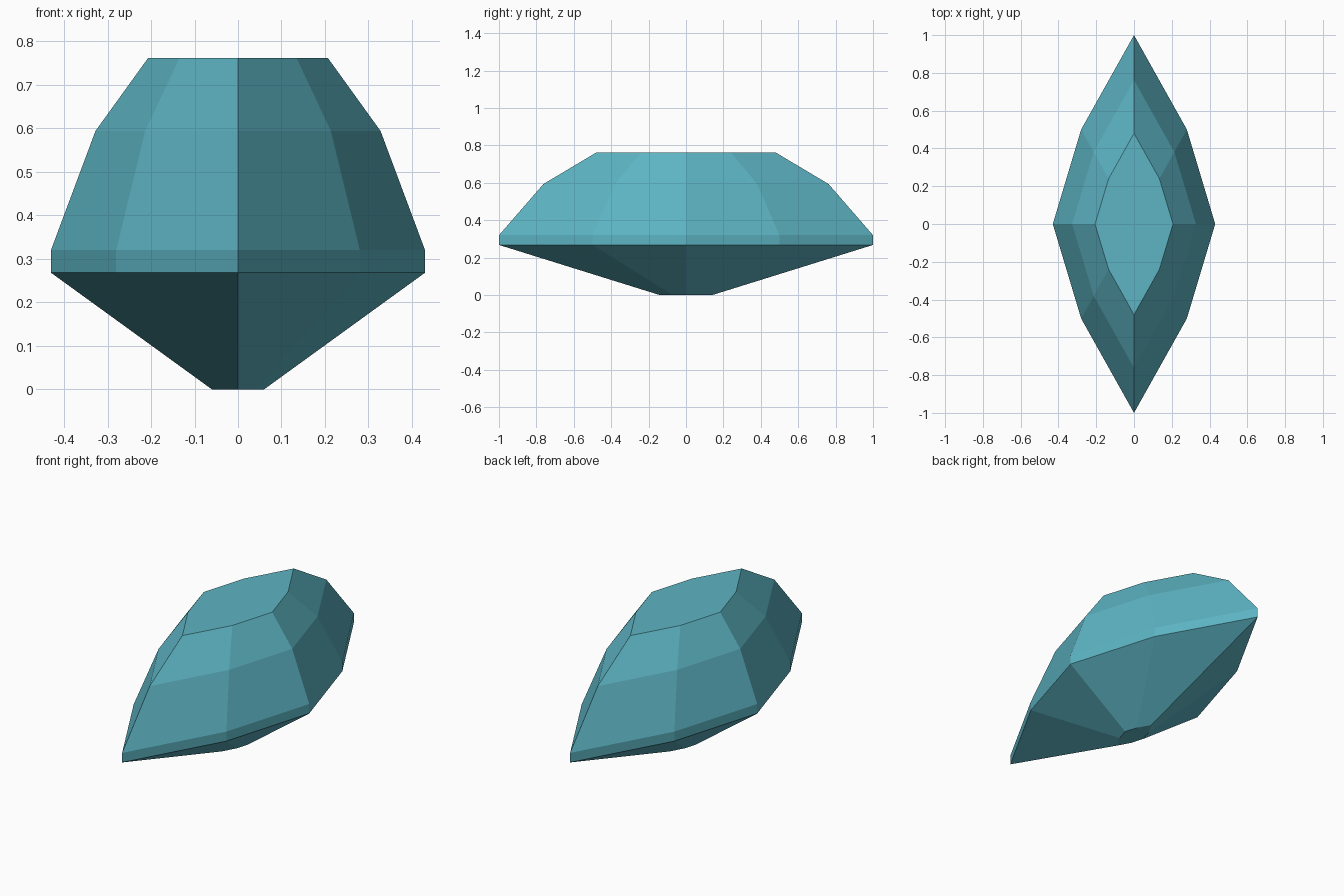
import bpy, bmesh

if "Cube" in bpy.data.objects:
    bpy.data.objects.remove(bpy.data.objects["Cube"])

# Pointed-oval outline, built from one quarter and mirrored round
quarter = [(0.43, 0.0), (0.28, 0.5), (0.0, 1.0)]
half = quarter + [(-x, y) for x, y in quarter[1::-1]]
outline = half + [(-x, -y) for x, y in half[1:-1]]

# Height and scale of each level: culet, girdle bottom, girdle top, crown break, table
levels = [(0.0, 0.14), (0.268, 1.0), (0.32, 1.0), (0.594, 0.762), (0.762, 0.48)]

bm = bmesh.new()
rings = [[bm.verts.new((x * s, y * s, z)) for x, y in outline] for z, s in levels]

# Facets between neighbouring levels
n = len(outline)
for low, high in zip(rings, rings[1:]):
    for i in range(n):
        j = (i + 1) % n
        bm.faces.new((low[i], low[j], high[j], high[i]))

# Flat table on top and small culet underneath
bm.faces.new(rings[-1])
bm.faces.new(rings[0][::-1])
bmesh.ops.recalc_face_normals(bm, faces=bm.faces)

mesh = bpy.data.meshes.new("gemstone")
bm.to_mesh(mesh)
bm.free()
gem = bpy.data.objects.new("gemstone", mesh)
bpy.context.collection.objects.link(gem)

# Teal stone
teal = bpy.data.materials.new("teal_stone")
teal.diffuse_color = (0.11, 0.46, 0.55, 1.0)
teal.use_nodes = True
teal.node_tree.nodes["Principled BSDF"].inputs["Base Color"].default_value = teal.diffuse_color
mesh.materials.append(teal)
